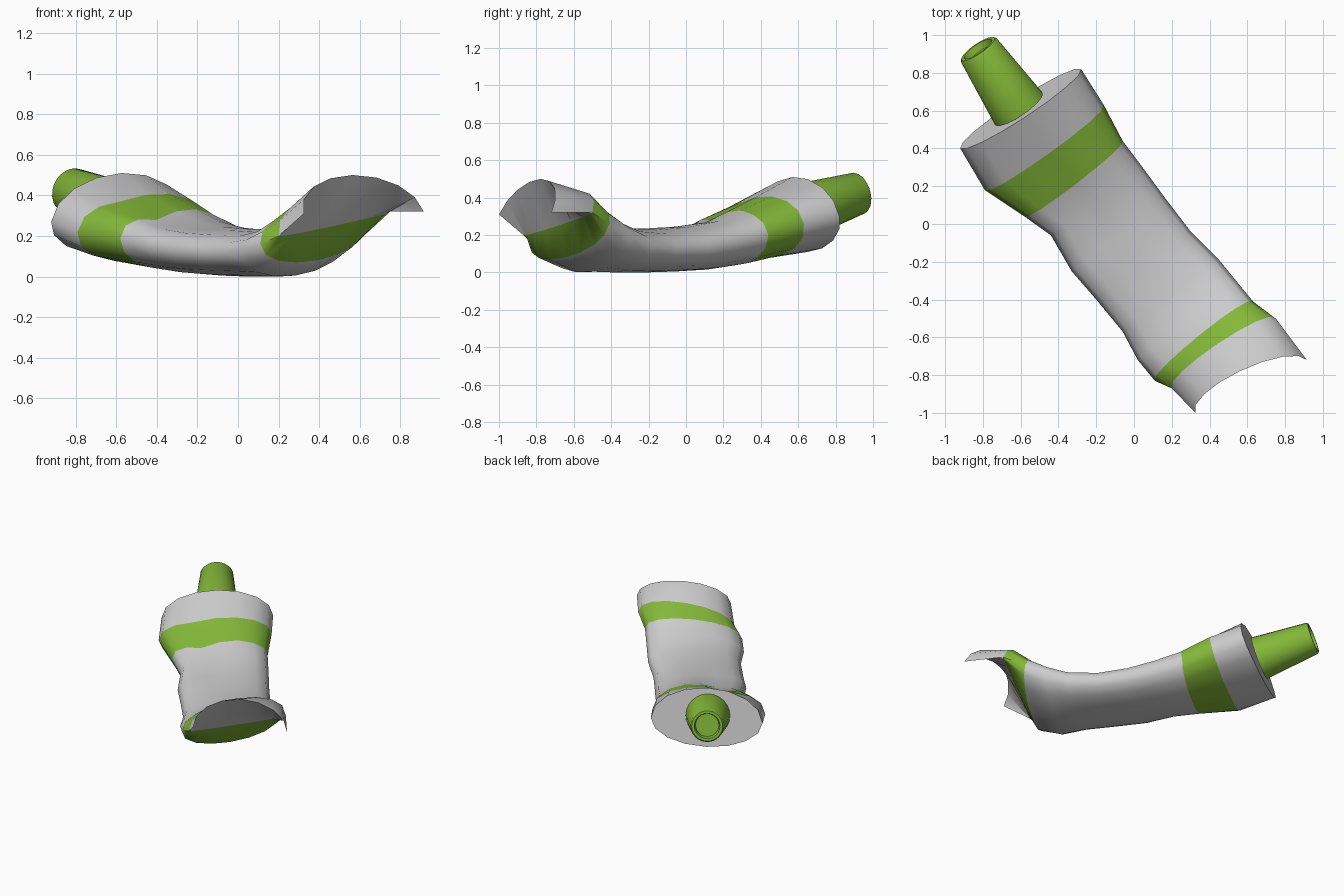
import bpy, bmesh, math
from mathutils import Vector

if "Cube" in bpy.data.objects:
    bpy.data.objects.remove(bpy.data.objects["Cube"])

def material(name, col):
    m = bpy.data.materials.new(name)
    m.diffuse_color = col
    m.use_nodes = True
    m.node_tree.nodes["Principled BSDF"].inputs["Base Color"].default_value = m.diffuse_color
    return m

GREY = material("grey", (0.6, 0.6, 0.6, 1))
GREEN = material("green", (0.23, 0.48, 0.04, 1))
AXIS = Vector((0.56, -0.83, 0))      # cap-to-tail direction, seen from above
SIDES = 16

def finish(name, bm, mats, angle):
    bmesh.ops.recalc_face_normals(bm, faces=bm.faces)
    me = bpy.data.meshes.new(name)
    bm.to_mesh(me)
    bm.free()
    for m in mats:
        me.materials.append(m)
    ob = bpy.data.objects.new(name, me)
    bpy.context.collection.objects.link(ob)
    bpy.ops.object.select_all(action='DESELECT')
    ob.select_set(True)
    bpy.context.view_layer.objects.active = ob
    bpy.ops.object.shade_smooth_by_angle(angle=math.radians(angle))
    return ob

def bridge(bm, a, b, mat=0):
    n = len(a)
    for i in range(n):
        f = bm.faces.new((a[i], a[(i + 1) % n], b[(i + 1) % n], b[i]))
        f.material_index = mat

# tube sections: left edge, right edge, (top z, bottom z), axis shift of top and bottom
SECTIONS = [
    ((-.92, .40, .27), (-.28, .82, .30), (.51, .11), (.05, -.05)),
    ((-.79, .18, .22), (-.16, .63, .26), (.41, .075), (.04, -.03)),
    ((-.58, .04, .19), (-.06, .44, .20), (.34, .035), (.03, 0)),
    ((-.44, -.06, .15), (.06, .28, .16), (.28, .015), (0, 0)),
    ((-.33, -.25, .13), (.17, .13, .13), (.25, .005), (0, 0)),
    ((-.20, -.40, .12), (.30, -.04, .12), (.235, 0), (0, 0)),
    ((-.06, -.57, .12), (.45, -.19, .14), (.24, 0), (0, 0)),
    ((.02, -.72, .13), (.54, -.30, .20), (.275, .005), (0, 0)),
    ((.11, -.83, .16), (.63, -.41, .26), (.34, .08), (-.04, .03)),
    ((.20, -.87, .20), (.75, -.50, .32), (.42, .25), (-.06, 0)),
    ((.325, -1.0, .31), (.915, -.72, .32), (.50, .50), (-.10, -.10)),
]
DENT = {1: .02, 2: .05, 3: .03, 4: .015, 6: .01}

# crumpled tube body
bm = bmesh.new()
rings = []
for k, (l, r, z, shift) in enumerate(SECTIONS):
    L, R = Vector(l), Vector(r)
    mid, half = (L + R) / 2, (R - L) / 2
    tail = k == len(SECTIONS) - 1
    power = 1 if k == 0 or tail else 0.85
    ring = []
    for i in range(SIDES):
        a = 2 * math.pi * i / SIDES
        c, s = math.cos(a), math.sin(a)
        side = 0 if s >= 0 else 1
        lift = AXIS * shift[side] + Vector((0, 0, z[side] - mid.z))
        p = mid + half * c + lift * abs(s) ** power
        if s > 0:   # pressed-in upper left
            p.z -= DENT.get(k, 0) * math.exp(-((c + .35) / .35) ** 2)
        ring.append(bm.verts.new(p))
    rings.append(ring)
for k in range(len(rings) - 1):
    bridge(bm, rings[k], rings[k + 1], 1 if k in (1, 8) else 0)
bm.faces.new(rings[0])                                        # flat shoulder
bmesh.ops.remove_doubles(bm, verts=rings[-1], dist=0.002)     # sealed tail
finish("tube_body", bm, [GREY, GREEN], 50)

# tapered cap with a recessed end
base = Vector((-.61, .61, .325))
direction = (Vector((-.835, .94, .43)) - base).normalized()
rot = direction.to_track_quat('Z', 'Y')
PROFILE = [(.152, 0), (.114, .385), (.106, .397), (.088, .397), (.08, .36)]
bm = bmesh.new()
loops = []
for rad, h in PROFILE:
    loops.append([bm.verts.new(base + rot @ Vector((rad * math.cos(t), rad * math.sin(t), h)))
                  for t in (2 * math.pi * i / 24 for i in range(24))])
for a, b in zip(loops, loops[1:]):
    bridge(bm, a, b)
bm.faces.new(loops[0])
bm.faces.new(loops[-1])
finish("cap", bm, [GREEN], 35)
